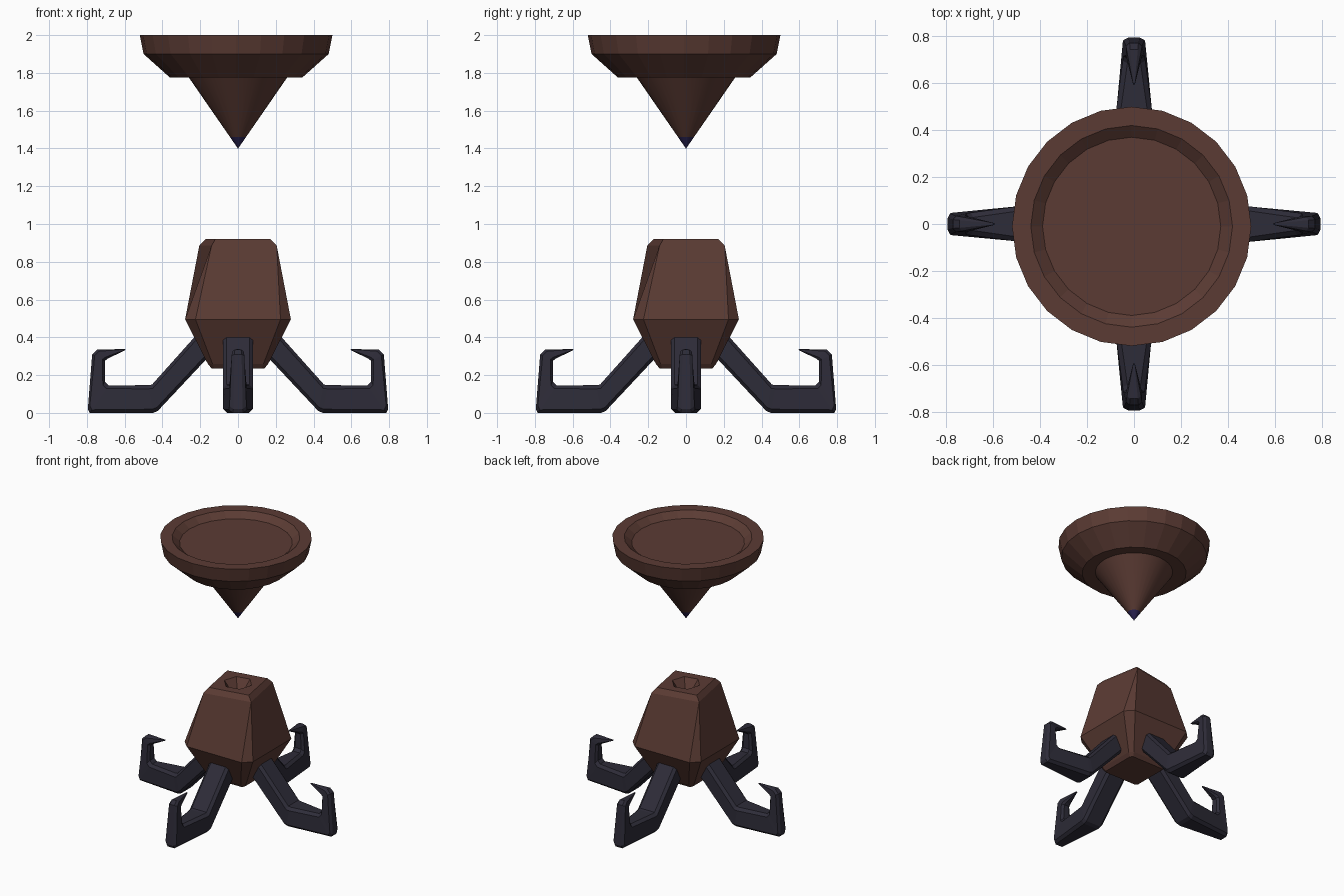
import bpy, bmesh
from math import sin, cos, pi
from mathutils import Matrix, Vector

if "Cube" in bpy.data.objects:
    bpy.data.objects.remove(bpy.data.objects["Cube"])


def material(name, rgb):
    m = bpy.data.materials.new(name)
    m.diffuse_color = (*rgb, 1)
    m.use_nodes = True
    m.node_tree.nodes["Principled BSDF"].inputs["Base Color"].default_value = m.diffuse_color
    return m


brown = material("brown", (0.105, 0.044, 0.034))
dark = material("dark", (0.027, 0.025, 0.040))
violet = material("violet", (0.025, 0.018, 0.09))


def loft(name, rings, mat):
    """Skin a list of equally long point rings and cap both ends."""
    bm = bmesh.new()
    loops = [[bm.verts.new(p) for p in ring] for ring in rings]
    n = len(loops[0])
    for a, b in zip(loops, loops[1:]):
        for i in range(n):
            j = (i + 1) % n
            bm.faces.new((a[i], a[j], b[j], b[i]))
    bm.faces.new(loops[0][::-1])
    bm.faces.new(loops[-1])
    bmesh.ops.remove_doubles(bm, verts=bm.verts, dist=0.0005)
    bmesh.ops.recalc_face_normals(bm, faces=bm.faces)
    me = bpy.data.meshes.new(name)
    bm.to_mesh(me)
    bm.free()
    me.materials.append(mat)
    ob = bpy.data.objects.new(name, me)
    bpy.context.collection.objects.link(ob)
    return ob


def circle(r, z, n, offset=0.0, turn=0.0):
    return [(offset + r * cos(2 * pi * i / n + turn),
             offset + r * sin(2 * pi * i / n + turn), z) for i in range(n)]


def quarter_ring(corner, z):
    """Repeat a corner's points four times around the z axis."""
    return [Matrix.Rotation(k * pi / 2, 3, 'Z') @ Vector((x, y, z))
            for k in range(4) for x, y in corner]


def smooth(ob):
    bpy.ops.object.select_all(action='DESELECT')
    ob.select_set(True)
    bpy.context.view_layer.objects.active = ob
    bpy.ops.object.shade_smooth_by_angle(angle=0.5)


# Dish with a shallow recess
dish_profile = [(0.35, 1.775), (0.49, 1.90), (0.51, 2.0), (0.43, 2.0), (0.38, 1.96)]
loft("dish", [circle(r, z, 24, -0.01) for r, z in dish_profile], brown)

# Spike under the dish, with a coloured tip
smooth(loft("spike", [circle(r, z, 32) for r, z in
                      [(0.042, 1.46), (0.26, 1.775), (0.26, 1.78)]], brown))
smooth(loft("spike_tip", [circle(r, z, 32) for r, z in
                          [(0.001, 1.40), (0.042, 1.46)]], violet))

# Body: chamfered square twisting into a plain square at the shoulder
shoulder = (0.205, -0.14)
top = (0.172, -0.12)
body = loft("body", [
    quarter_ring([(0.125, -0.14), (0.14, -0.125)], 0.235),
    quarter_ring([(0.135, -0.16), (0.16, -0.135)], 0.26),
    quarter_ring([(0.225, -0.28), (0.28, -0.225)], 0.495),
    quarter_ring([shoulder, shoulder], 0.885),
    quarter_ring([top, top], 0.92)], brown)

# Funnel socket in the top of the body
cutter = loft("socket_cutter", [circle(r, z, 6, turn=0.2) for r, z in
                                [(0.02, 0.81), (0.10, 0.92), (0.118, 0.94)]], brown)
cutter.hide_render = True
cutter.hide_viewport = True
cut = body.modifiers.new("socket", 'BOOLEAN')
cut.operation = 'DIFFERENCE'
cut.object = cutter

# Clawed legs: (outer r, z), (inner r, z), half width along the limb
stations = [
    ((0.12, 0.335), (0.16, 0.48), 0.080),
    ((0.425, 0.01), (0.455, 0.15), 0.080),
    ((0.45, 0.00), (0.475, 0.147), 0.078),
    ((0.785, 0.00), (0.685, 0.145), 0.048),
    ((0.795, 0.02), (0.705, 0.165), 0.045),
    ((0.772, 0.31), (0.705, 0.275), 0.034),
    ((0.745, 0.335), (0.69, 0.287), 0.030),
    ((0.60, 0.338), (0.595, 0.333), 0.004),
]


def limb_ring(outer, inner, w):
    o, i = Vector(outer), Vector(inner)
    c = min(0.02, w * 0.45)
    t = min(c / (i - o).length, 0.3)
    section = [(0, w - c), (t, w), (1 - t, w), (1, w - c),
               (1, c - w), (1 - t, -w), (t, -w), (0, c - w)]
    return [(o.lerp(i, f).x, y, o.lerp(i, f).y) for f, y in section]


for k, side in enumerate(("right", "back", "left", "front")):
    leg = loft(side + "_leg", [limb_ring(*s) for s in stations], dark)
    leg.rotation_euler.z = k * pi / 2
